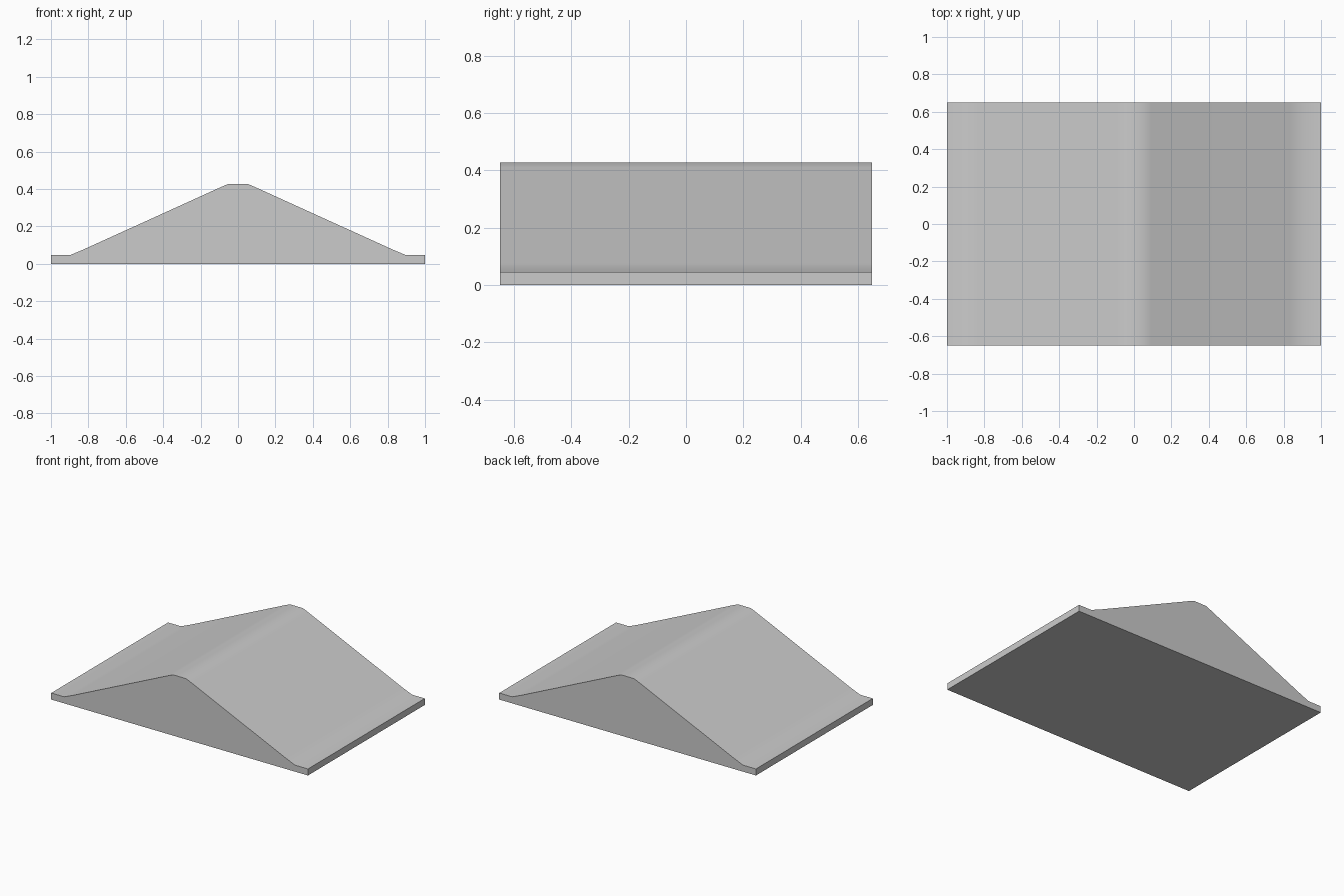
import bpy
import bmesh
import math

cube = bpy.data.objects.get("Cube")
if cube:
    bpy.data.objects.remove(cube, do_unlink=True)

# Plain grey material
grey = bpy.data.materials.new("plain grey")
grey.use_nodes = True
colour = (0.6, 0.6, 0.6, 1)
grey.diffuse_color = colour
grey.node_tree.nodes["Principled BSDF"].inputs["Base Color"].default_value = colour

# Half of the cross-section, from crest to foot, then mirrored
half = [(0.05, 0.428), (0.09, 0.411), (0.83, 0.075), (0.9, 0.046), (1, 0.046), (1, 0)]
profile = half + [(-x, z) for x, z in reversed(half)]
depth = 1.3

# Extrude the cross-section from front to back
bm = bmesh.new()
front = bm.faces.new([bm.verts.new((x, -depth / 2, z)) for x, z in profile])
back = bmesh.ops.extrude_face_region(bm, geom=[front], use_keep_orig=True)["geom"]
bmesh.ops.translate(bm, vec=(0, depth, 0),
                    verts=[v for v in back if isinstance(v, bmesh.types.BMVert)])
bmesh.ops.recalc_face_normals(bm, faces=bm.faces)

mesh = bpy.data.meshes.new("ridge_ramp")
bm.to_mesh(mesh)
bm.free()
mesh.materials.append(grey)
ramp = bpy.data.objects.new("ridge_ramp", mesh)
bpy.context.collection.objects.link(ramp)

# Soft crest and feet, crisp outer edges
bpy.ops.object.select_all(action="DESELECT")
ramp.select_set(True)
bpy.context.view_layer.objects.active = ramp
bpy.ops.object.shade_smooth_by_angle(angle=math.radians(30))
